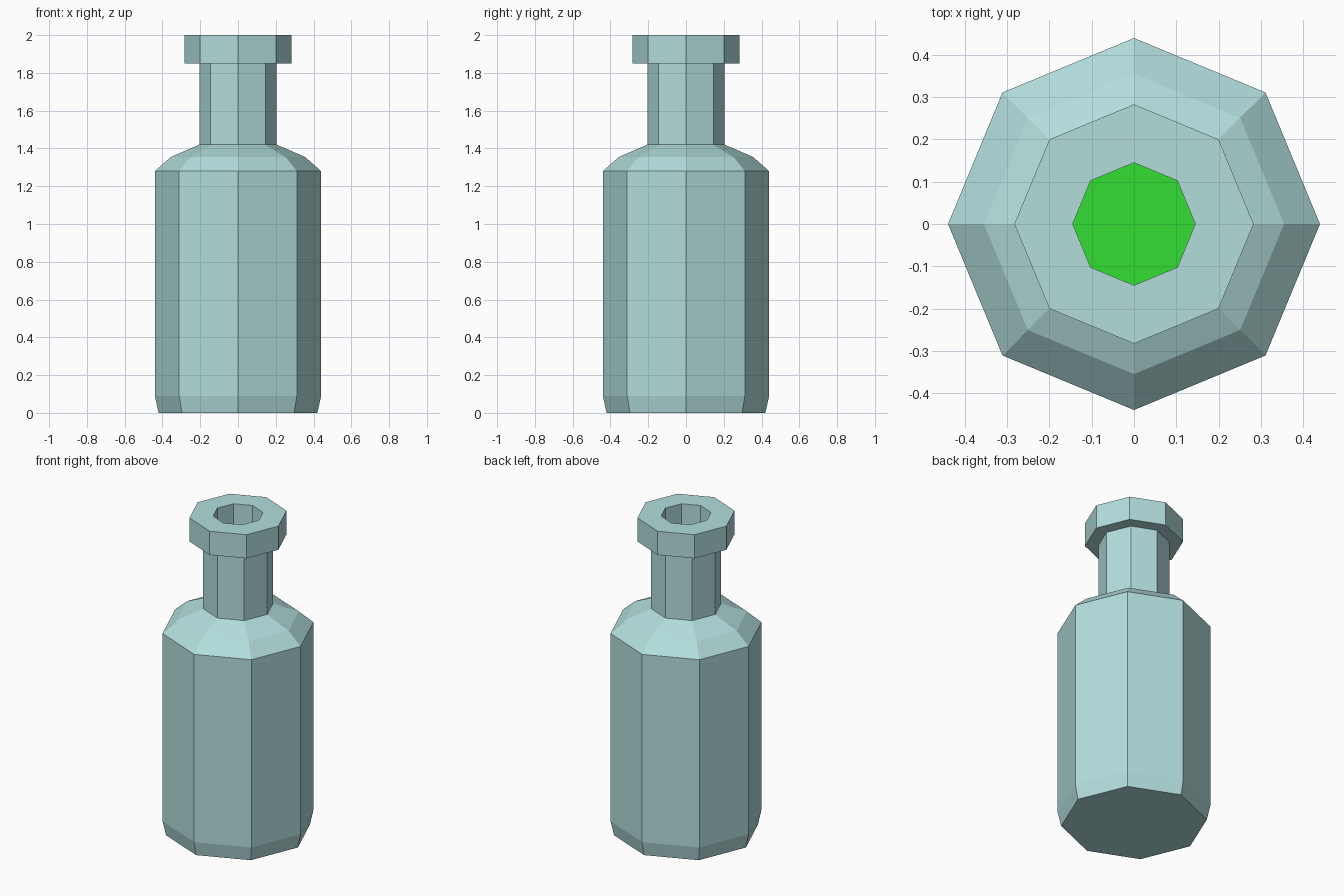
import bpy
import bmesh
import math

if "Cube" in bpy.data.objects:
    bpy.data.objects.remove(bpy.data.objects["Cube"])

SIDES = 8


def material(name, rgb):
    mat = bpy.data.materials.new(name)
    mat.diffuse_color = (*rgb, 1.0)
    mat.use_nodes = True
    mat.node_tree.nodes["Principled BSDF"].inputs["Base Color"].default_value = mat.diffuse_color
    return mat


def lathe(name, profile, mat):
    """Turn (radius, height) points into a closed eight-sided solid."""
    bm = bmesh.new()
    rings = []
    for r, z in profile:
        rings.append([bm.verts.new((r * math.cos(i * math.tau / SIDES),
                                    r * math.sin(i * math.tau / SIDES), z))
                      for i in range(SIDES)])
    for low, high in zip(rings, rings[1:]):
        for i in range(SIDES):
            j = (i + 1) % SIDES
            bm.faces.new((low[i], low[j], high[j], high[i]))
    # Close both ends of the profile
    bm.faces.new(rings[0][::-1])
    bm.faces.new(rings[-1])
    bmesh.ops.recalc_face_normals(bm, faces=bm.faces)
    mesh = bpy.data.meshes.new(name)
    bm.to_mesh(mesh)
    bm.free()
    mesh.materials.append(mat)
    obj = bpy.data.objects.new(name, mesh)
    bpy.context.collection.objects.link(obj)
    return obj


glass = material("pale teal glass", (0.445, 0.73, 0.72))
green = material("green liquid", (0.032, 0.73, 0.032))

# Bottle: outer wall up to the rim, then the inner wall back down to the floor
outer = [(0.42, 0.0), (0.44, 0.09), (0.44, 1.28), (0.355, 1.355),
         (0.205, 1.42), (0.205, 1.85), (0.283, 1.85), (0.283, 2.0)]
inner = [(0.145, 2.0), (0.145, 1.38), (0.32, 1.30), (0.38, 1.25),
         (0.38, 0.10), (0.365, 0.06)]
lathe("bottle", outer + inner, glass)

# Liquid filling most of the body
lathe("liquid", [(0.36, 0.065), (0.375, 0.105), (0.375, 1.05)], green)
